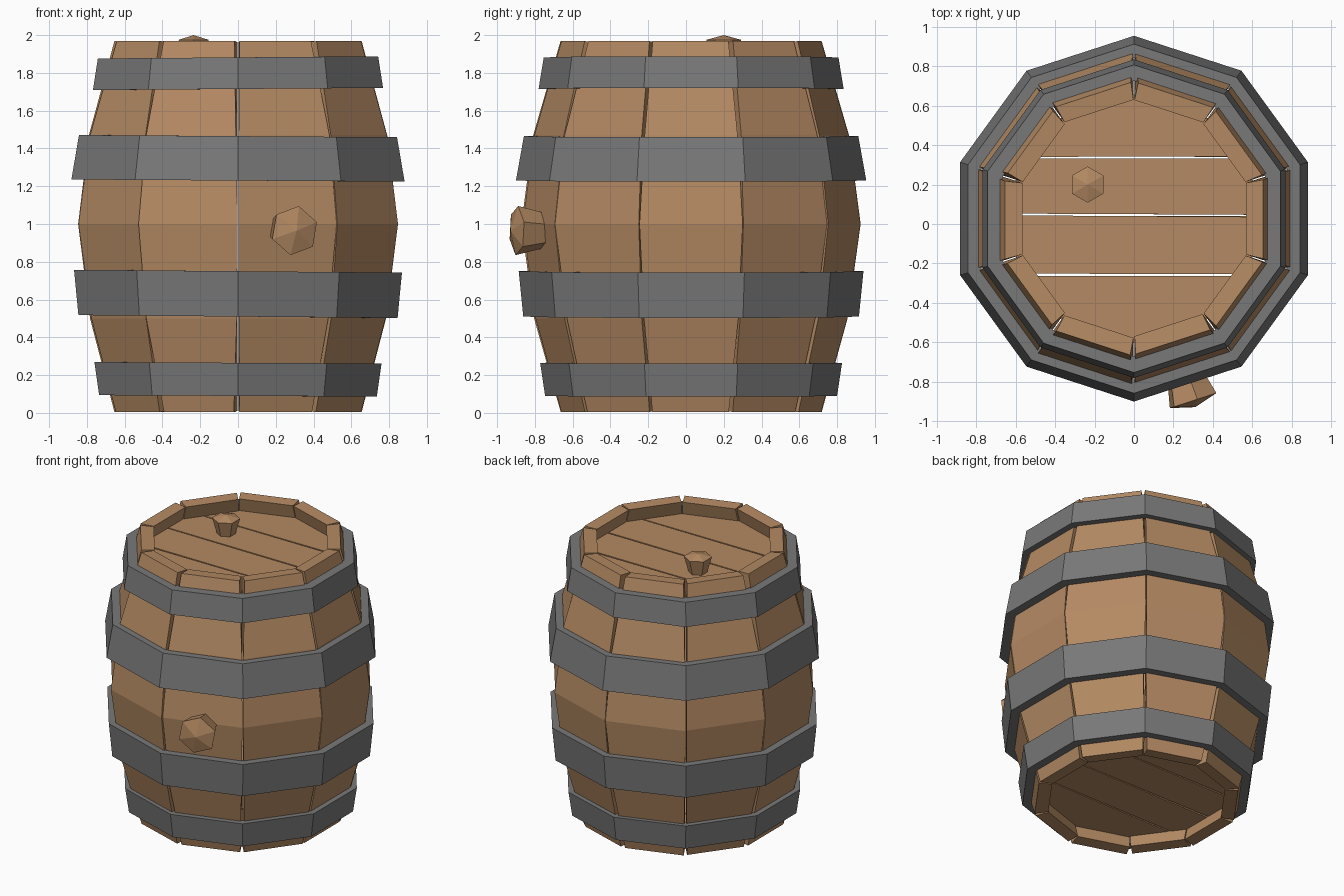
import bpy, bmesh, math, random
from mathutils import Matrix, Vector

if "Cube" in bpy.data.objects:
    bpy.data.objects.remove(bpy.data.objects["Cube"])

random.seed(4)
N = 10
T = math.tan(math.pi / N)
C = math.cos(math.pi / N)
CENTRE = Vector((0, 0.027, 0))


def material(name, rgb):
    m = bpy.data.materials.new(name)
    m.diffuse_color = (*rgb, 1)
    m.use_nodes = True
    m.node_tree.nodes["Principled BSDF"].inputs["Base Color"].default_value = m.diffuse_color
    return m


wood = material("brown wood", (0.46, 0.255, 0.125))
iron = material("dark grey iron", (0.19, 0.19, 0.19))


def finish(bm, name, mat, matrix=Matrix()):
    bmesh.ops.recalc_face_normals(bm, faces=bm.faces)
    me = bpy.data.meshes.new(name)
    bm.to_mesh(me)
    bm.free()
    me.materials.append(mat)
    ob = bpy.data.objects.new(name, me)
    ob.matrix_world = Matrix.Translation(CENTRE) @ matrix
    bpy.context.collection.objects.link(ob)
    return ob


def skin(bm, loops, closed=False, caps=True):
    """Join equal-length loops of points with quads."""
    vs = [[bm.verts.new(p) for p in loop] for loop in loops]
    pairs = list(zip(vs, vs[1:])) + ([(vs[-1], vs[0])] if closed else [])
    for a, b in pairs:
        for i in range(len(a)):
            j = (i + 1) % len(a)
            bm.faces.new((a[i], a[j], b[j], b[i]))
    if caps and not closed:
        bm.faces.new(vs[0])
        bm.faces.new(vs[-1])


# Bulging staves: (height, distance of flat outer face from the axis)
PROFILE = [(0.005, 0.658), (0.5, 0.787), (1.0, 0.85), (1.47, 0.793), (1.968, 0.658)]
for k in range(N):
    bm = bmesh.new()
    shift = random.uniform(-0.006, 0.006)
    loops = []
    for z, r in PROFILE:
        end = abs(z - 1)
        r += shift
        ri = r - 0.088
        ga = 0.002 + end * random.uniform(0.004, 0.022)
        gb = 0.002 + end * random.uniform(0.004, 0.022)
        zi = z + (0.006 if z < 0.1 else -0.006 if z > 1.9 else 0)
        loops.append([(ri, -ri * T + 0.003, zi), (r, -r * T + ga, z),
                      (r, r * T - gb, z), (ri, ri * T - 0.003, zi)])
    skin(bm, loops)
    finish(bm, f"stave_{k + 1}", wood, Matrix.Rotation(k * math.tau / N, 4, 'Z'))

# Iron hoops: bottom z, top z, bottom and top outer distance, inner distances, tilt
HOOPS = [("bottom_hoop", 0.09, 0.265, 0.735, 0.76, 0.67, 0.71, 0.004),
         ("lower_hoop", 0.51, 0.75, 0.845, 0.868, 0.775, 0.80, 0.008),
         ("upper_hoop", 1.23, 1.465, 0.882, 0.842, 0.80, 0.775, 0.006),
         ("top_hoop", 1.715, 1.882, 0.768, 0.742, 0.71, 0.665, -0.006)]
for name, z0, z1, o0, o1, i0, i1, tilt in HOOPS:
    bm = bmesh.new()
    loops = []
    for k in range(N):
        a = math.pi / 2 + k * math.tau / N
        c, s = math.cos(a), math.sin(a)
        dz = -tilt * c
        loops.append([(r / C * c, r / C * s, z + dz)
                      for r, z in ((i0, z0), (o0, z0), (o1, z1), (i1, z1))])
    skin(bm, loops, closed=True)
    finish(bm, name, iron)


# Planked heads, cut from a ten-sided slab
def head(name, z0, z1, r):
    cuts = [-1, -0.285, 0.018, 0.31, 1]
    for k in range(4):
        bm = bmesh.new()
        ring = [(r / C * math.cos(math.pi / 2 + i * math.tau / N),
                 r / C * math.sin(math.pi / 2 + i * math.tau / N)) for i in range(N)]
        skin(bm, [[(x, y, z) for x, y in ring] for z in (z0, z1)])
        for y, sign in ((cuts[k] + 0.005, -1), (cuts[k + 1] - 0.005, 1)):
            geom = bm.verts[:] + bm.edges[:] + bm.faces[:]
            skew = random.uniform(-0.006, 0.006)
            cut = bmesh.ops.bisect_plane(bm, geom=geom, plane_co=(0, y, 0),
                                         plane_no=(skew, sign, 0), clear_outer=True)
            edges = [e for e in cut["geom_cut"] if isinstance(e, bmesh.types.BMEdge)]
            if edges:
                bmesh.ops.holes_fill(bm, edges=edges, sides=0)
        finish(bm, f"{name}_plank_{k + 1}", wood)


head("lid", 1.80, 1.865, 0.60)
head("base", 0.10, 0.165, 0.60)


# Six-sided tapered bungs with a low pointed end
def bung(name, r0, r1, length, point, turn, matrix):
    bm = bmesh.new()
    loops = [[(r * math.cos(turn + i * math.tau / 6), r * math.sin(turn + i * math.tau / 6), z)
              for i in range(6)] for r, z in ((r0, 0), (r1, length))]
    skin(bm, loops)
    bm.faces.ensure_lookup_table()
    bmesh.ops.poke(bm, faces=[bm.faces[-1]])
    tip = max(bm.verts, key=lambda v: v.co.z - v.co.xy.length)
    tip.co.z += point
    finish(bm, name, wood, matrix)


bung("lid_bung", 0.058, 0.092, 0.125, 0.025, math.pi / 2,
     Matrix.Translation((-0.235, 0.173, 1.85)))
out = Vector((math.cos(math.radians(-72)), math.sin(math.radians(-72)), 0))
side = Vector((-out.y, out.x, 0))
frame = Matrix((side, Vector((0, 0, 1)), out)).transposed().to_4x4()
bung("side_bung", 0.095, 0.132, 0.15, 0.035, math.radians(20),
     Matrix.Translation(out * 0.82 + Vector((0, 0, 0.965))) @ frame)
